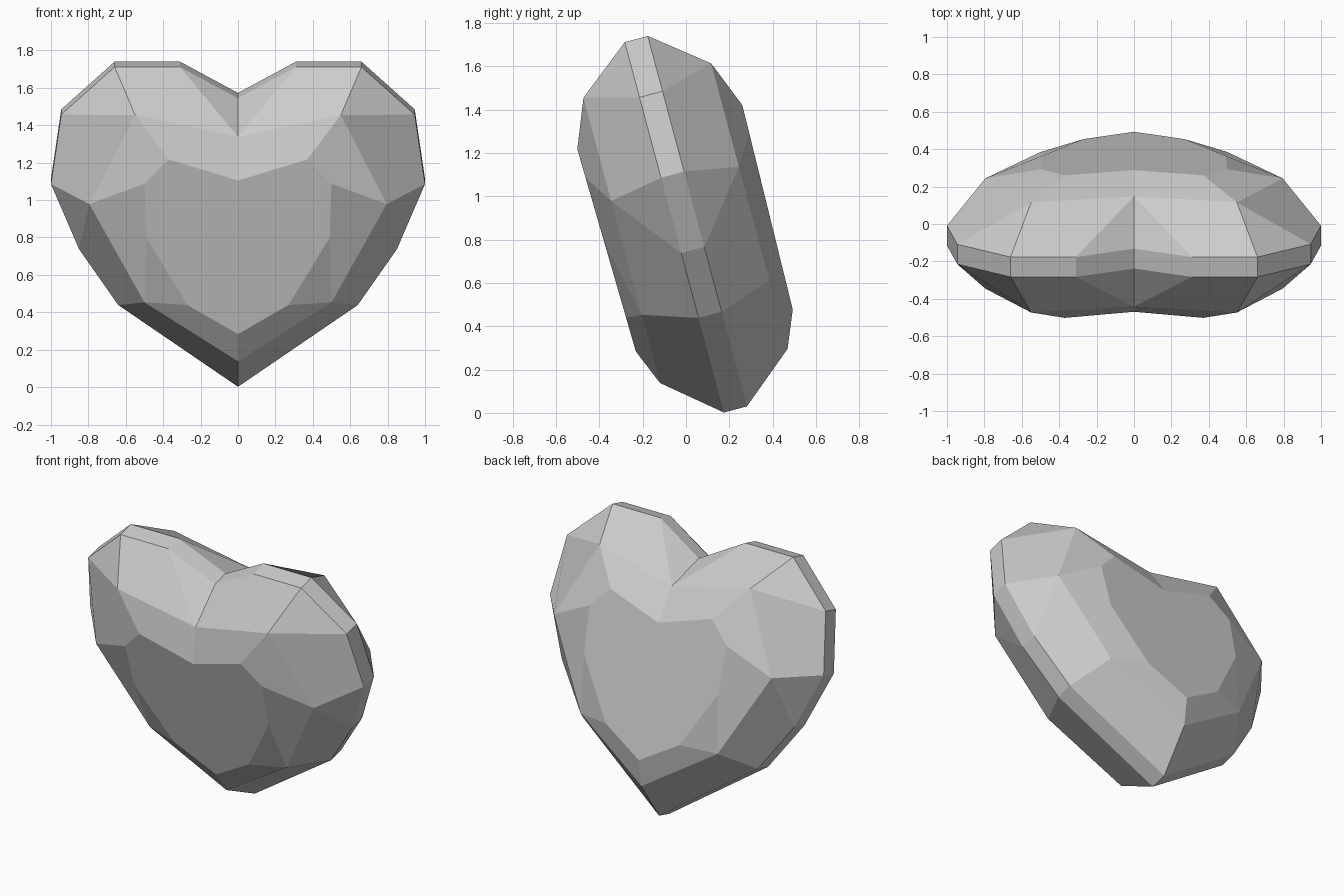
import bpy
import bmesh
from math import radians

cube = bpy.data.objects.get("Cube")
if cube:
    bpy.data.objects.remove(cube, do_unlink=True)

# Right-hand halves of the nested heart outlines: (across, up)
girdle = [(0, .715), (.31, .888), (.66, .888), (.945, .624),
          (1, .24), (.85, -.12), (.64, -.43), (0, -.882)]
crown = [(0, .568), (.55, .69), (.795, .196), (.5, -.348), (0, -.674)]
table = [(0, .35), (.37, .467), (.5, .332), (.49, .031), (.27, -.343), (0, -.505)]

bm = bmesh.new()


def ring(points, depth, slope=0.0):
    return [bm.verts.new((x, -(depth + slope * u), u)) for x, u in points]


c = ring(girdle, 0)
g = ring(girdle, .055)
m = ring(crown, .305)
t = ring(table, .385, .02)

# Flat rim around the edge
for i in range(len(g) - 1):
    bm.faces.new((c[i], c[i + 1], g[i + 1], g[i]))

# Cut facets from the rim to the crown, then from the crown to the table
facets = [
    (g[0], g[1], m[0]), (g[1], g[2], m[1], m[0]), (g[2], g[3], m[1]),
    (g[3], g[4], m[2], m[1]), (g[4], g[5], m[2]),
    (g[5], g[6], m[3], m[2]), (g[6], g[7], m[4], m[3]),
    (m[0], m[1], t[1], t[0]), (m[1], m[2], t[2], t[1]),
    (m[2], m[3], t[3], t[2]), (m[3], t[4], t[3]),
    (m[3], m[4], t[5], t[4]),
]
for f in facets:
    bm.faces.new(f)
bm.faces.new(t)

bmesh.ops.recalc_face_normals(bm, faces=bm.faces)
if t[0].link_faces[-1].normal.y > 0:
    bmesh.ops.reverse_faces(bm, faces=bm.faces)

mesh = bpy.data.meshes.new("heart_gem")
bm.to_mesh(mesh)
bm.free()
gem = bpy.data.objects.new("heart_gem", mesh)
bpy.context.collection.objects.link(gem)

# Mirror the quarter left to right and front to back
mirror = gem.modifiers.new("mirror", 'MIRROR')
mirror.use_axis = (True, True, False)
mirror.use_clip = True
mirror.merge_threshold = .001

# Lean the gem forward
gem.rotation_euler.x = radians(15)
gem.location.z = .868

# Plain grey stone
mat = bpy.data.materials.new("grey_stone")
mat.use_nodes = True
grey = (.6, .6, .6, 1)
mat.diffuse_color = grey
mat.node_tree.nodes["Principled BSDF"].inputs["Base Color"].default_value = grey
mesh.materials.append(mat)
